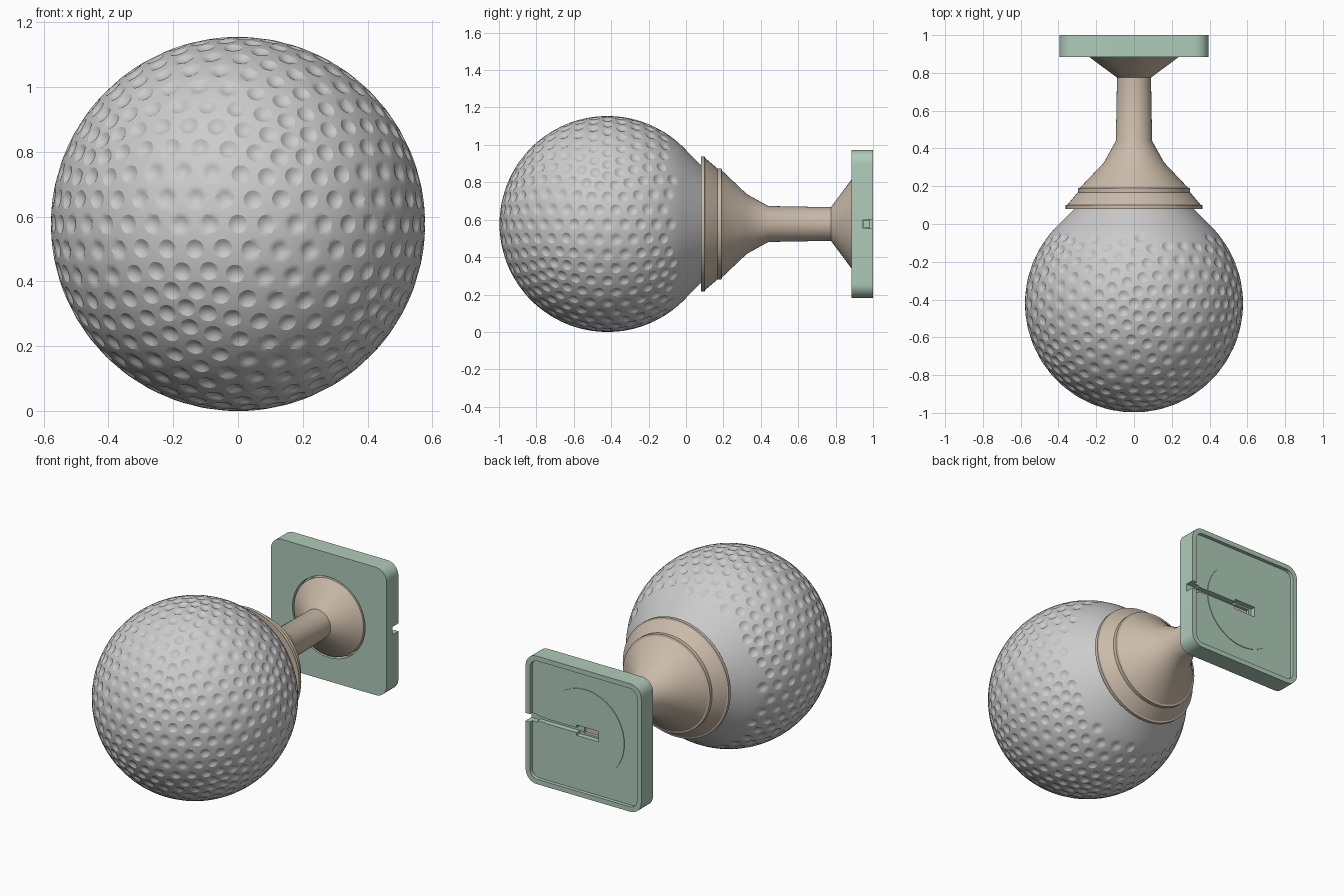
import bpy, bmesh, math
from mathutils import Vector
from mathutils.kdtree import KDTree

if "Cube" in bpy.data.objects:
    bpy.data.objects.remove(bpy.data.objects["Cube"])

CZ = 0.577            # height of the common axis
R = 0.577             # globe radius
CENTRE = Vector((0, -0.42, CZ))


def material(name, rgb):
    m = bpy.data.materials.new(name)
    m.diffuse_color = (*rgb, 1)
    m.use_nodes = True
    m.node_tree.nodes["Principled BSDF"].inputs["Base Color"].default_value = m.diffuse_color
    return m


def finish(name, bm, mat=None, angle=30):
    bmesh.ops.recalc_face_normals(bm, faces=bm.faces)
    me = bpy.data.meshes.new(name)
    bm.to_mesh(me)
    bm.free()
    ob = bpy.data.objects.new(name, me)
    bpy.context.collection.objects.link(ob)
    if mat:
        me.materials.append(mat)
    bpy.ops.object.select_all(action='DESELECT')
    ob.select_set(True)
    bpy.context.view_layer.objects.active = ob
    bpy.ops.object.shade_smooth_by_angle(angle=math.radians(angle))
    return ob


def lathe(name, profile, mat=None, n=64):
    """Revolve (radius, y) points about the y axis and cap both ends."""
    bm = bmesh.new()
    rings = []
    for r, y in profile:
        rings.append([bm.verts.new((r * math.cos(2 * math.pi * i / n), y,
                                    CZ + r * math.sin(2 * math.pi * i / n)))
                      for i in range(n)])
    for a, b in zip(rings, rings[1:]):
        for i in range(n):
            bm.faces.new((a[i], a[(i + 1) % n], b[(i + 1) % n], b[i]))
    bm.faces.new(rings[0])
    bm.faces.new(rings[-1])
    return finish(name, bm, mat)


def box(name, x0, x1, y0, y1, z0, z1, mat=None, corner=0):
    """Box with optional rounded corners along y; z is relative to the axis."""
    bm = bmesh.new()
    bmesh.ops.create_cube(bm, size=1)
    for v in bm.verts:
        v.co = ((x0 + x1) / 2 + v.co.x * (x1 - x0),
                (y0 + y1) / 2 + v.co.y * (y1 - y0),
                CZ + (z0 + z1) / 2 + v.co.z * (z1 - z0))
    if corner:
        edges = [e for e in bm.edges if abs(e.verts[0].co.y - e.verts[1].co.y) > 1e-4]
        bmesh.ops.bevel(bm, geom=edges, offset=corner, segments=8,
                        profile=0.5, affect='EDGES')
    return finish(name, bm, mat)


def combine(target, tool, operation='DIFFERENCE'):
    mod = target.modifiers.new("cut", 'BOOLEAN')
    mod.object, mod.operation, mod.solver = tool, operation, 'EXACT'
    bpy.ops.object.select_all(action='DESELECT')
    target.select_set(True)
    bpy.context.view_layer.objects.active = target
    bpy.ops.object.modifier_apply(modifier=mod.name)
    bpy.data.objects.remove(tool)


brown = material("brown", (0.60, 0.50, 0.40))
green = material("green", (0.43, 0.60, 0.49))

# Dimpled globe: dimples sit on the points of a coarse geodesic sphere
coarse = bmesh.new()
bmesh.ops.create_icosphere(coarse, subdivisions=4, radius=R)
spots = [v.co.copy() for v in coarse.verts if v.co.y < 0.35]
coarse.free()
tree = KDTree(len(spots))
for i, c in enumerate(spots):
    tree.insert(c, i)
tree.balance()

DR, DEPTH = 0.029, 0.011
bm = bmesh.new()
bmesh.ops.create_icosphere(bm, subdivisions=7, radius=R)
for v in bm.verts:
    c, _, d = tree.find(v.co)
    if abs(d - DR) < 0.005:      # snap to a clean round rim
        v.co = (c + (v.co - c) * (DR / d)).normalized() * R
        d = DR
    if d < DR:
        v.co *= 1 - DEPTH / R * (1 - (d / DR) ** 2)
    v.co += CENTRE

# Cone that leaves the back of the globe on its tangent
bmesh.ops.bisect_plane(bm, geom=bm.verts[:] + bm.edges[:] + bm.faces[:],
                       plane_co=(0, -0.02, 0), plane_no=(0, 1, 0), clear_outer=True)
rim = [e for e in bm.edges if e.is_boundary]
ext = bmesh.ops.extrude_edge_only(bm, edges=rim)
for v in (g for g in ext["geom"] if isinstance(g, bmesh.types.BMVert)):
    r = math.hypot(v.co.x, v.co.z - CZ)
    v.co = (v.co.x * 0.31 / r, 0.085, CZ + (v.co.z - CZ) * 0.31 / r)
finish("dimpled_globe", bm, None, 25)

# Stepped collar, neck and flared foot in one turned part
lathe("collar_and_neck", [
    (0.30, 0.08), (0.362, 0.08), (0.362, 0.10), (0.352, 0.103),
    (0.30, 0.165), (0.297, 0.168), (0.297, 0.19), (0.285, 0.193),
    (0.16, 0.325), (0.096, 0.44), (0.090, 0.775), (0.238, 0.885),
    (0.238, 0.93)], brown)

# Square wall plate with a shallow back recess and a centre disc
plate = box("wall_plate", -0.395, 0.395, 0.885, 1.0, -0.395, 0.395, green, 0.075)
combine(plate, box("recess", -0.365, 0.365, 0.978, 1.1, -0.365, 0.365, None, 0.05))
combine(plate, lathe("disc", [(0.265, 0.96), (0.265, 0.982)]), 'UNION')
combine(plate, lathe("socket", [(0.248, 0.8), (0.248, 0.929)]))

# Cable slot out to the side, ending in a pocket with a through hole
combine(plate, box("side_notch", 0.33, 0.5, 0.945, 1.1, -0.024, 0.024))
combine(plate, box("slot", 0.0, 0.4, 0.947, 1.1, -0.015, 0.015))
combine(plate, box("pocket", -0.09, 0.06, 0.95, 1.1, -0.032, 0.032))
combine(plate, box("hole", -0.07, 0.03, 0.90, 1.1, -0.022, 0.022))
plate.data.materials.clear()
plate.data.materials.append(green)
for p in plate.data.polygons:
    p.material_index = 0
bpy.ops.object.shade_smooth_by_angle(angle=math.radians(30))
